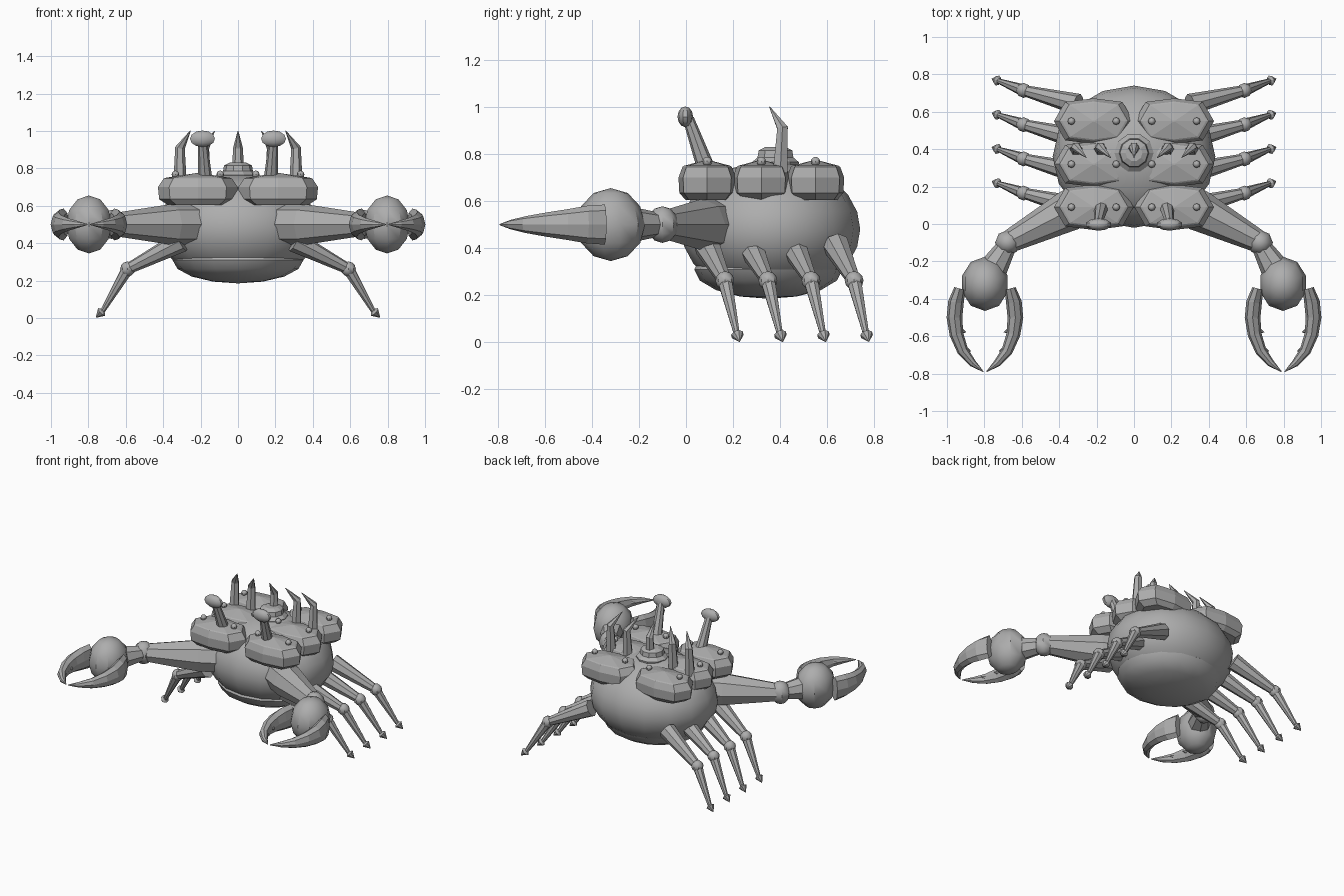
import bpy, bmesh, math
from mathutils import Vector

cube = bpy.data.objects.get("Cube")
if cube:
    bpy.data.objects.remove(cube, do_unlink=True)

grey = bpy.data.materials.new("shell grey")
grey.use_nodes = True
colour = (0.42, 0.42, 0.42, 1)
grey.diffuse_color = colour
grey.node_tree.nodes["Principled BSDF"].inputs["Base Color"].default_value = colour


def finish(name, bm, smooth=None):
    bmesh.ops.recalc_face_normals(bm, faces=bm.faces)
    mesh = bpy.data.meshes.new(name)
    bm.to_mesh(mesh)
    bm.free()
    mesh.materials.append(grey)
    ob = bpy.data.objects.new(name, mesh)
    bpy.context.collection.objects.link(ob)
    if smooth:
        bpy.ops.object.select_all(action="DESELECT")
        ob.select_set(True)
        bpy.context.view_layer.objects.active = ob
        bpy.ops.object.shade_smooth_by_angle(angle=math.radians(smooth))
    return ob


def ball(name, centre, size, seg=8, rings=6, smooth=35):
    bm = bmesh.new()
    bmesh.ops.create_uvsphere(bm, u_segments=seg, v_segments=rings, radius=1)
    bmesh.ops.scale(bm, vec=Vector(size), verts=bm.verts)
    bmesh.ops.translate(bm, vec=Vector(centre), verts=bm.verts)
    return finish(name, bm, smooth)


def bridge(bm, rings):
    n = len(rings[0])
    for a, b in zip(rings, rings[1:]):
        for i in range(n):
            j = (i + 1) % n
            bm.faces.new((a[i], a[j], b[j], b[i]))
    bm.faces.new(rings[0])
    bm.faces.new(rings[-1])


def limb(name, path, radii, sides=8, up=(0, 0, 1), smooth=None):
    """Tapered tube; each radius is a number or (sideways, upward)."""
    bm = bmesh.new()
    pts = [Vector(p) for p in path]
    rings = []
    for k, p in enumerate(pts):
        d = (pts[min(k + 1, len(pts) - 1)] - pts[max(k - 1, 0)]).normalized()
        side = d.cross(Vector(up)).normalized()
        lift = side.cross(d)
        r = radii[k] if isinstance(radii[k], tuple) else (radii[k], radii[k])
        angles = [math.tau * i / sides for i in range(sides)]
        rings.append([bm.verts.new(p + side * r[0] * math.cos(a) + lift * r[1] * math.sin(a))
                      for a in angles])
    bridge(bm, rings)
    return finish(name, bm, smooth)


def plate(name, x, y):
    """Eight-sided domed shell plate with two rivets."""
    outline = [(1, 0), (.72, .84), (0, 1), (-.72, .84),
               (-1, 0), (-.72, -.84), (0, -1), (.72, -.84)]
    profile = [(.76, .605), (.97, .635), (1, .7), (.86, .745), (.8, .75), (.03, .775)]
    bm = bmesh.new()
    rings = [[bm.verts.new((x + u * s * .213, y + v * s * .122, z)) for u, v in outline]
             for s, z in profile]
    bridge(bm, rings)
    finish(name, bm)
    for i, dx in enumerate((-.12, .12)):
        ball(f"{name}_rivet_{i + 1}", (x + dx, y, .768), (.02, .02, .02))


# Body and belly
ball("body", (0, .36, .48), (.435, .38, .29), 16, 12, 40)
ball("belly", (0, .35, .31), (.35, .315, .125), 16, 8, 40)

# Crown disc and middle horn
bm = bmesh.new()
crown = [(.1, .73), (.105, .765), (.08, .785), (.075, .815), (.045, .83)]
bridge(bm, [[bm.verts.new((r * math.cos(i * math.tau / 10), .38 + r * math.sin(i * math.tau / 10), z))
             for i in range(10)] for r, z in crown])
finish("crown_disc", bm)


def horn(name, x, tip_x):
    limb(name, [(x, .4, .72), (x, .41, .91), (tip_x, .355, 1.0)],
         [.036, .026, .002], 6, (0, 1, 0))


horn("middle_horn", 0, 0)

for label, s in (("left", 1), ("right", -1)):
    # Shell plates
    for row, y in (("front", .09), ("middle", .32), ("back", .55)):
        plate(f"{label}_{row}_plate", s * .215, y)

    # Horns
    horn(f"{label}_outer_horn", s * .31, s * .255)
    horn(f"{label}_inner_horn", s * .18, s * .125)

    # Eye on its stalk
    limb(f"{label}_eye_stalk", [(s * .175, .085, .74), (s * .19, .01, .95)],
         [.038, .024], 8, (0, 1, 0))
    ball(f"{label}_eye", (s * .19, -.003, .958), (.07, .033, .044), 10, 6)

    # Arm
    limb(f"{label}_upper_arm", [(s * .24, .13, .5), (s * .35, .07, .5), (s * .66, -.09, .5)],
         [.11, .11, .062])
    ball(f"{label}_elbow", (s * .675, -.1, .5), (.068, .068, .078))
    limb(f"{label}_forearm", [(s * .675, -.11, .5), (s * .76, -.25, .5)], [.05, .08])
    ball(f"{label}_palm", (s * .797, -.32, .5), (.128, .145, .155), 10, 6, 35)

    # Pincers with small teeth
    for part, t in (("outer", 1), ("inner", -1)):
        cx = s * .797
        d = s * t
        curve = [(.135, -.345), (.155, -.42), (.163, -.5), (.152, -.59),
                 (.118, -.68), (.065, -.745), (.008, -.79)]
        limb(f"{label}_{part}_pincer", [(cx + d * x, y, .5) for x, y in curve],
             [(.03, .085), (.042, .08), (.042, .066), (.037, .052), (.03, .036),
              (.02, .02), (.002, .003)])
        for i, (x, y) in enumerate([(.125, -.57), (.1, -.67)]):
            limb(f"{label}_{part}_tooth_{i + 1}", [(cx + d * x, y, .5), (cx + d * (x - .025), y - .01, .5)],
                 [.014, .001], 6)

    # Walking legs
    for i in range(4):
        y = .165 + i * .183
        root = (s * .3, y - .075, .41)
        knee = (s * .59, y, .262)
        ankle = (s * .722, y + .05, .04)
        toe = (s * .76, y + .063, .002)
        name = f"{label}_leg_{i + 1}"
        limb(f"{name}_thigh", [root, knee], [.058, .029])
        ball(f"{name}_knee", knee, (.04, .04, .04))
        limb(f"{name}_shin", [knee, ankle], [.033, .014])
        limb(f"{name}_foot", [ankle, (s * .73, y + .053, .032), toe], [.013, .028, .001])
